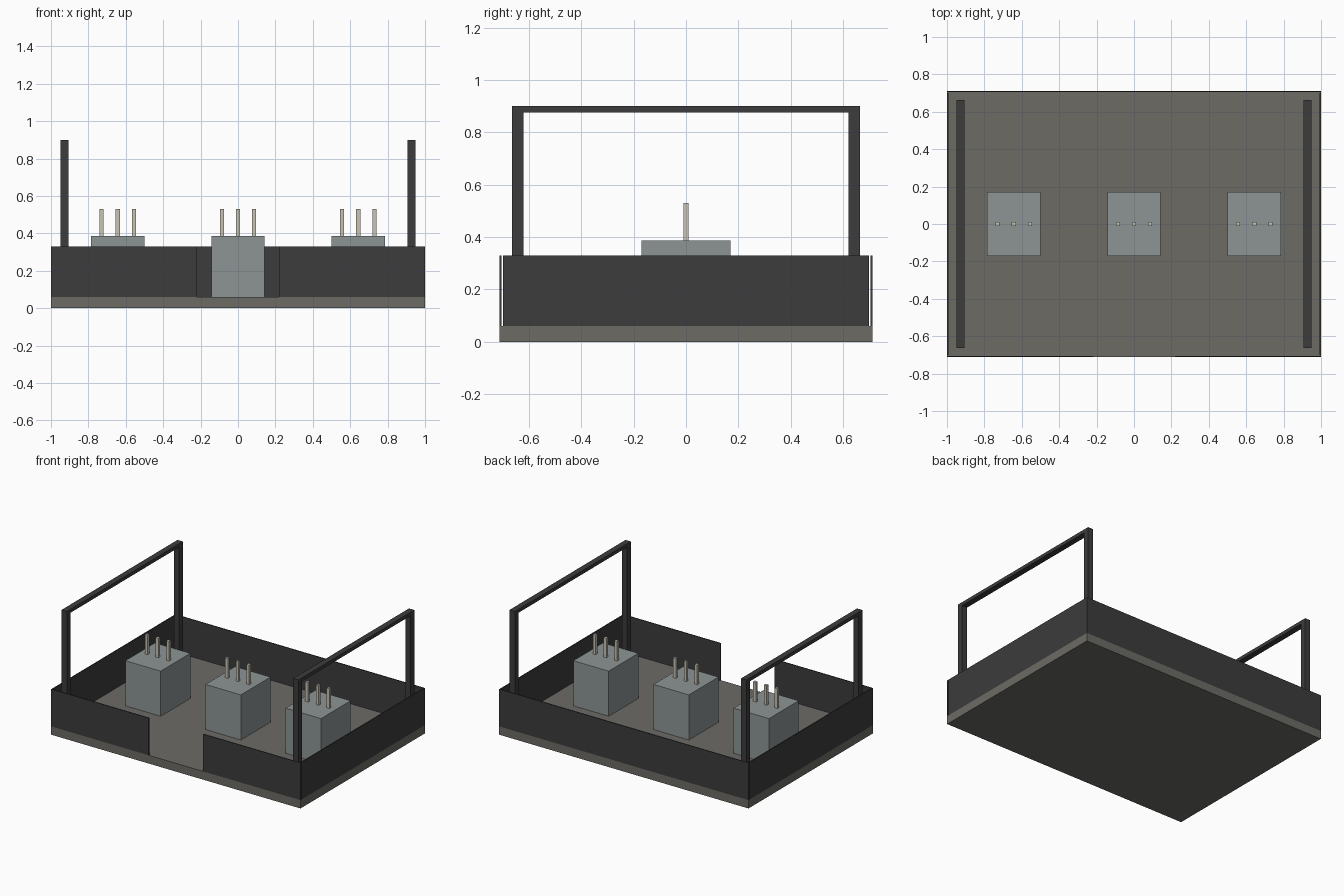
import bpy

if "Cube" in bpy.data.objects:
    bpy.data.objects.remove(bpy.data.objects["Cube"])


def material(name, rgb):
    m = bpy.data.materials.new(name)
    m.diffuse_color = (*rgb, 1)
    m.use_nodes = True
    m.node_tree.nodes["Principled BSDF"].inputs["Base Color"].default_value = m.diffuse_color
    return m


BASE = material("warm_grey", (0.15, 0.147, 0.13))
DARK = material("dark_metal", (0.045, 0.045, 0.045))
STEEL = material("blue_grey", (0.27, 0.30, 0.30))
PIN = material("pale_pin", (0.58, 0.55, 0.46))


def box(name, x, y, z, mat):
    """Box from (min, max) ranges on each axis."""
    bpy.ops.mesh.primitive_cube_add(size=1, location=[sum(r) / 2 for r in (x, y, z)])
    ob = bpy.context.object
    ob.name = name
    ob.scale = [r[1] - r[0] for r in (x, y, z)]
    bpy.ops.object.transform_apply(location=False, rotation=False, scale=True)
    ob.data.materials.append(mat)
    return ob


def span(a, b, s):
    """Range mirrored to side s."""
    return tuple(sorted((a * s, b * s)))


FLOOR, RIM = 0.06, 0.33

# Floor slab
box("base_slab", (-1, 1), (-0.712, 0.712), (0, FLOOR), BASE)

# Thin walls, with an opening in the front
box("back_wall", (-1, 1), (0.705, 0.712), (FLOOR, RIM), DARK)
for s, side in ((-1, "left"), (1, "right")):
    box(f"front_wall_{side}", span(0.218, 1, s), (-0.712, -0.705), (FLOOR, RIM), DARK)
    box(f"side_wall_{side}", span(0.992, 1, s), (-0.7, 0.7), (FLOOR, RIM), DARK)

    # Tall handle frames
    hx = span(0.907, 0.95, s)
    for t, end in ((-1, "front"), (1, "back")):
        box(f"handle_post_{side}_{end}", hx, span(0.621, 0.664, t), (FLOOR, 0.875), DARK)
    box(f"handle_bar_{side}", hx, (-0.664, 0.664), (0.875, 0.9), DARK)

# Blocks with three terminal pins each
for i, cx in enumerate((-0.643, 0, 0.643)):
    box(f"block_{i + 1}", (cx - 0.142, cx + 0.142), (-0.17, 0.17), (FLOOR, 0.387), STEEL)
    for j, dx in enumerate((-0.086, 0, 0.086)):
        px = cx + dx
        box(f"pin_{i + 1}_{j + 1}", (px - 0.011, px + 0.011), (-0.01, 0.01), (0.387, 0.53), PIN)
